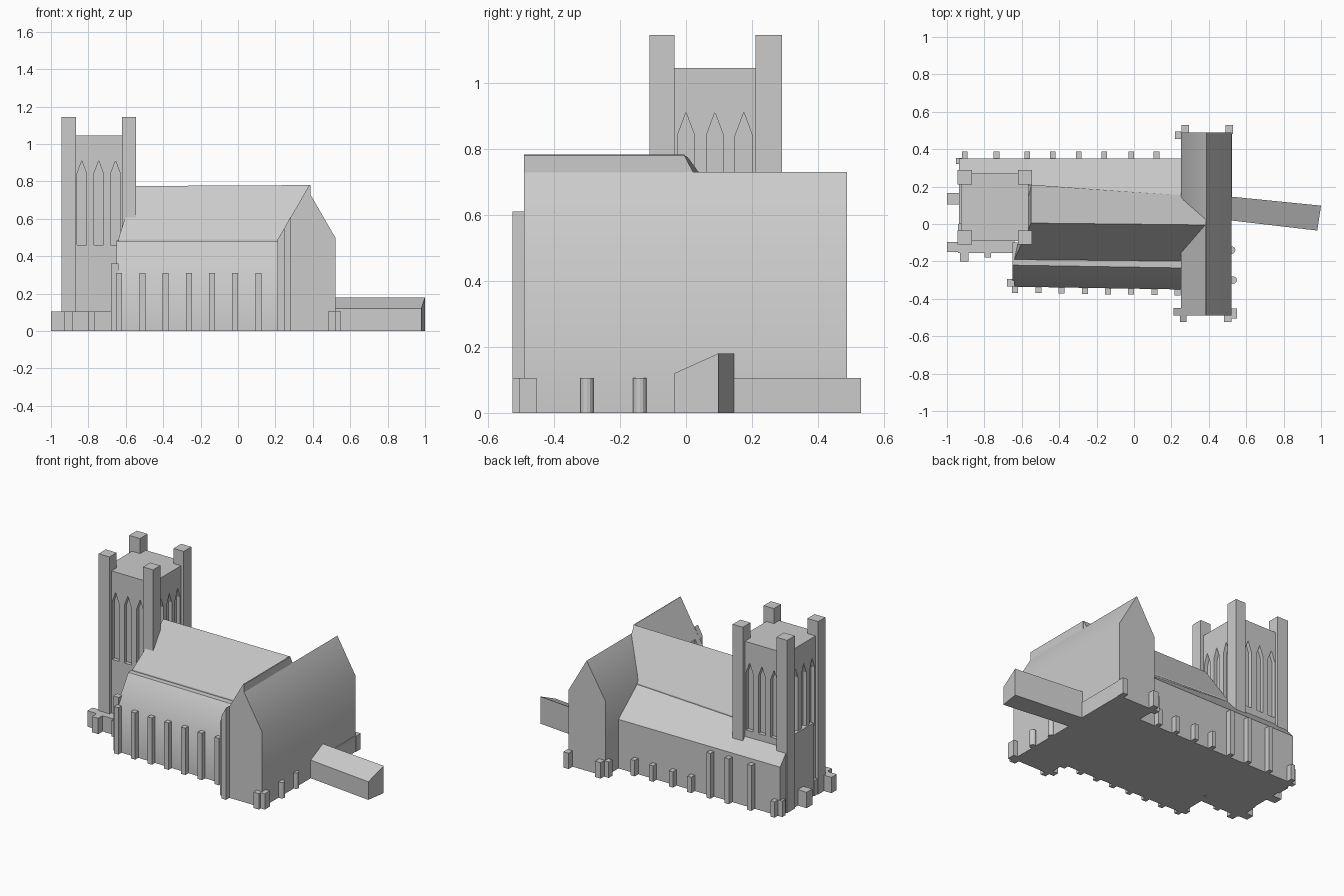
import bpy, bmesh, math

if "Cube" in bpy.data.objects:
    bpy.data.objects.remove(bpy.data.objects["Cube"])

stone = bpy.data.materials.new("grey_stone")
stone.diffuse_color = (0.6, 0.6, 0.6, 1)
stone.use_nodes = True
stone.node_tree.nodes["Principled BSDF"].inputs["Base Color"].default_value = stone.diffuse_color


def loft(name, a, b, smooth=False):
    """Closed solid between two matching loops of 3D points."""
    bm = bmesh.new()
    va = [bm.verts.new(p) for p in a]
    vb = [bm.verts.new(p) for p in b]
    n = len(va)
    bm.faces.new(va)
    bm.faces.new(vb)
    for i in range(n):
        j = (i + 1) % n
        bm.faces.new((va[i], va[j], vb[j], vb[i]))
    bmesh.ops.recalc_face_normals(bm, faces=bm.faces)
    me = bpy.data.meshes.new(name)
    bm.to_mesh(me)
    bm.free()
    me.materials.append(stone)
    ob = bpy.data.objects.new(name, me)
    bpy.context.collection.objects.link(ob)
    if smooth:
        bpy.ops.object.select_all(action='DESELECT')
        ob.select_set(True)
        bpy.context.view_layer.objects.active = ob
        bpy.ops.object.shade_smooth_by_angle(angle=math.radians(40))
    return ob


def box(name, x0, x1, y0, y1, z1, z0=0):
    r = [(x0, y0), (x1, y0), (x1, y1), (x0, y1)]
    return loft(name, [(x, y, z0) for x, y in r], [(x, y, z1) for x, y in r])


def along_y(name, prof, y0, y1, smooth=False):
    return loft(name, [(x, y0, z) for x, z in prof], [(x, y1, z) for x, z in prof], smooth)


# tower body with pointed recesses on all four sides
TX0, TX1, TY0, TY1 = -0.925, -0.565, -0.09, 0.27
tower = box("tower_body", TX0, TX1, TY0, TY1, 1.045)


def arch(c, w=0.026):
    return [(c - w, 0.46), (c + w, 0.46), (c + w, 0.84), (c, 0.91), (c - w, 0.84)]


cutters = []
D = 0.025
for k in (-1, 0, 1):
    cx, cy = -0.745 + 0.09 * k, 0.0875 + 0.0875 * k
    for y in (TY0, TY1):
        cutters.append(along_y("window_cutter", arch(cx), y - D, y + D))
    for x in (TX0, TX1):
        cutters.append(loft("window_cutter", [(x - D, u, z) for u, z in arch(cy)],
                            [(x + D, u, z) for u, z in arch(cy)]))
for c in cutters:
    c.hide_render = True
    c.hide_viewport = True
    m = tower.modifiers.new("recess", 'BOOLEAN')
    m.operation = 'DIFFERENCE'
    m.solver = 'EXACT'
    m.object = c

# tower corner piers
for x0, x1 in ((-0.945, -0.865), (-0.62, -0.545)):
    for y0, y1 in ((-0.11, -0.035), (0.21, 0.29)):
        box("tower_pier", x0, x1, y0, y1, 1.145)

# nave with pitched roof, tapering slightly to the east
loft("nave",
     [(-0.64, -0.19, 0), (-0.64, -0.19, 0.49), (-0.55, 0.005, 0.775), (-0.55, 0.21, 0.49), (-0.55, 0.21, 0)],
     [(0.385, -0.20, 0), (0.385, -0.20, 0.49), (0.385, -0.005, 0.78), (0.385, 0.145, 0.49), (0.385, 0.145, 0)])


# side aisles
def south(x, dy):
    return [(x, -0.1, 0), (x, -0.1, 0.485), (x, -0.22 + dy, 0.48), (x, -0.335 + dy, 0.31), (x, -0.335 + dy, 0)]


def north(x, y):
    return [(x, 0, 0), (x, 0, 0.485), (x, y, 0.485), (x, 0.35, 0.325), (x, 0.35, 0)]


loft("south_aisle", south(-0.65, 0), south(0.26, -0.015), True)
loft("north_aisle_east", north(-0.56, 0.205), north(0.26, 0.15))
loft("north_aisle_west", north(-0.935, 0.21), north(-0.56, 0.205))

# south buttresses
for i in range(8):
    x = -0.635 + 0.124 * i
    box("south_buttress", x - 0.016, x + 0.016, -0.368 - 0.002 * i, -0.3, 0.31)
box("south_west_buttress", -0.68, -0.64, -0.335, -0.295, 0.36)

# north buttresses, the western ones taller
for x, h in ((-0.905, 0.105), (-0.735, 0.30), (-0.57, 0.30), (-0.435, 0.30),
             (-0.295, 0.105), (-0.16, 0.105), (-0.015, 0.105), (0.12, 0.105)):
    box("north_buttress", x - 0.015, x + 0.015, 0.33, 0.387, h)
box("north_corner_buttress", -0.953, -0.92, 0.32, 0.352, 0.105)

# low footings round the tower
for r in ((-0.94, -0.64, -0.155, 0), (-1.0, -0.93, -0.15, -0.095), (-1.0, -0.93, 0.105, 0.165),
          (-0.93, -0.885, -0.20, -0.14), (-0.80, -0.765, -0.18, -0.14)):
    box("tower_footing", *r, 0.105)

# transept: full-length gabled block and a taller south-west half
along_y("transept", [(0.25, 0), (0.25, 0.50), (0.387, 0.73), (0.52, 0.50), (0.52, 0)], -0.49, 0.488, True)
along_y("transept_south_roof", [(0.25, 0), (0.25, 0.553), (0.382, 0.782), (0.388, 0.78), (0.388, 0)], -0.49, -0.005)

# sloping-topped buttresses of the south-west corner
along_y("transept_buttress", [(0.21, 0), (0.21, 0.487), (0.25, 0.553), (0.25, 0)], -0.49, -0.45)
along_y("transept_buttress", [(0.245, 0), (0.245, 0.545), (0.28, 0.61), (0.28, 0)], -0.525, -0.49)

# low corner buttresses of the transept
for r in ((0.22, 0.25, 0.455, 0.495), (0.255, 0.295, 0.48, 0.53), (0.49, 0.528, 0.48, 0.53),
          (0.50, 0.55, -0.505, -0.452), (0.48, 0.52, -0.525, -0.48), (0.50, 0.525, 0.14, 0.49)):
    box("transept_footing", *r, 0.105)

# round shafts on the east wall
for x, y in ((0.522, -0.14), (0.53, -0.30)):
    ring = [(x + 0.02 * math.cos(t * math.tau / 12), y + 0.02 * math.sin(t * math.tau / 12)) for t in range(12)]
    loft("east_shaft", [(u, v, 0) for u, v in ring], [(u, v, 0.105) for u, v in ring])

# lean-to annex, turned slightly
plan = [(0.51, 0.02, 0.12), (0.98, -0.035, 0.12), (1.0, 0.098, 0.18), (0.51, 0.147, 0.18)]
loft("annex", [(x, y, 0) for x, y, z in plan], plan)
